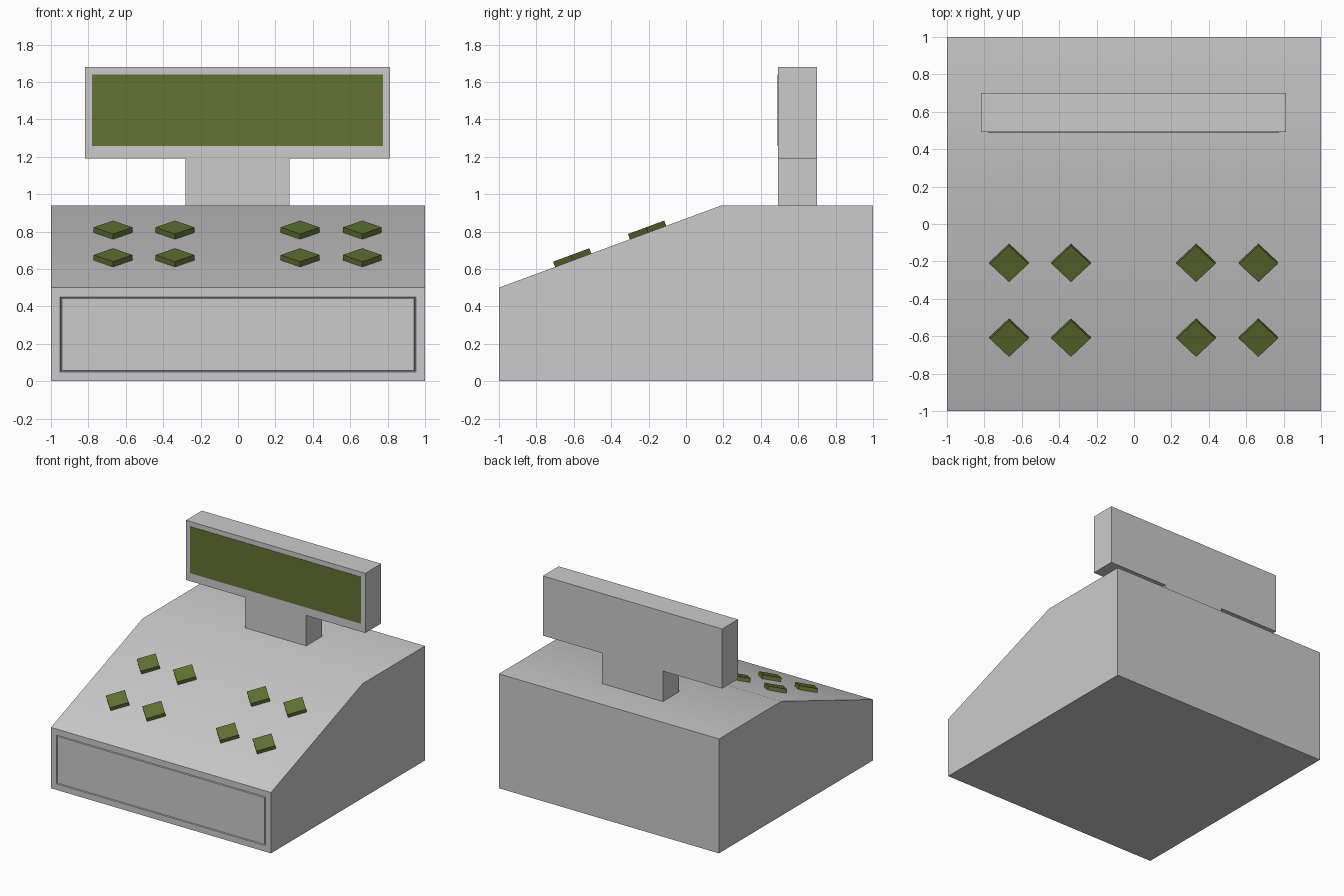
import bpy, bmesh, math
from mathutils import Matrix, Vector

if "Cube" in bpy.data.objects:
    bpy.data.objects.remove(bpy.data.objects["Cube"])

green = bpy.data.materials.new("dark_green")
green.diffuse_color = (0.12, 0.17, 0.033, 1)
green.use_nodes = True
green.node_tree.nodes["Principled BSDF"].inputs["Base Color"].default_value = green.diffuse_color


def finish(name, bm, mat=None, smooth=False):
    bmesh.ops.recalc_face_normals(bm, faces=bm.faces)
    mesh = bpy.data.meshes.new(name)
    bm.to_mesh(mesh)
    bm.free()
    ob = bpy.data.objects.new(name, mesh)
    bpy.context.collection.objects.link(ob)
    if mat:
        mesh.materials.append(mat)
    if smooth:
        bpy.ops.object.select_all(action='DESELECT')
        ob.select_set(True)
        bpy.context.view_layer.objects.active = ob
        bpy.ops.object.shade_smooth_by_angle(angle=math.radians(30))
    return ob


def box(name, x, y, z, mat=None):
    bm = bmesh.new()
    size = [b - a for a, b in (x, y, z)]
    mid = [(a + b) / 2 for a, b in (x, y, z)]
    bmesh.ops.create_cube(bm, size=1, matrix=Matrix.Translation(mid) @ Matrix.Diagonal((*size, 1)))
    return finish(name, bm, mat)


# Body: side profile extruded across the width
profile = [(-1, 0), (-1, 0.5), (0.19, 0.94), (1, 0.94), (1, 0)]
bm = bmesh.new()
side = bm.faces.new([bm.verts.new((-1, y, z)) for y, z in profile])
ext = bmesh.ops.extrude_face_region(bm, geom=[side])
bmesh.ops.translate(bm, vec=(2, 0, 0), verts=[v for v in ext["geom"] if isinstance(v, bmesh.types.BMVert)])
bmesh.ops.recalc_face_normals(bm, faces=bm.faces)

# Drawer: shallow groove cut around the front panel
front = next(f for f in bm.faces if f.normal.y < -0.99)
for thickness, depth in ((0.07, 0), (0.006, -0.01), (0.006, 0.01)):
    bmesh.ops.inset_region(bm, faces=[front], thickness=thickness, depth=depth)
finish("register_body", bm, smooth=True)

# Display on its neck
box("display_neck", (-0.28, 0.275), (0.493, 0.70), (0.93, 1.20))
box("display_housing", (-0.818, 0.812), (0.493, 0.70), (1.19, 1.68))
box("display_screen", (-0.78, 0.775), (0.49, 0.52), (1.257, 1.64), green)

# Buttons: square keys turned 45 degrees, lying on the slope
slope = math.atan2(0.44, 1.19)
edge, thick = 0.207 / math.sqrt(2), 0.04
for row, y in enumerate((-0.603, -0.203)):
    for col, x in enumerate((-0.668, -0.337, 0.332, 0.665)):
        bm = bmesh.new()
        place = (Matrix.Translation(Vector((x, y, 0.5 + (y + 1) * math.tan(slope))))
                 @ Matrix.Rotation(slope, 4, 'X')
                 @ Matrix.Translation((0, 0, 0.01))
                 @ Matrix.Rotation(math.radians(45), 4, 'Z')
                 @ Matrix.Diagonal((edge, edge, thick, 1)))
        bmesh.ops.create_cube(bm, size=1, matrix=place)
        finish(f"button_{row + 1}_{col + 1}", bm, green)
